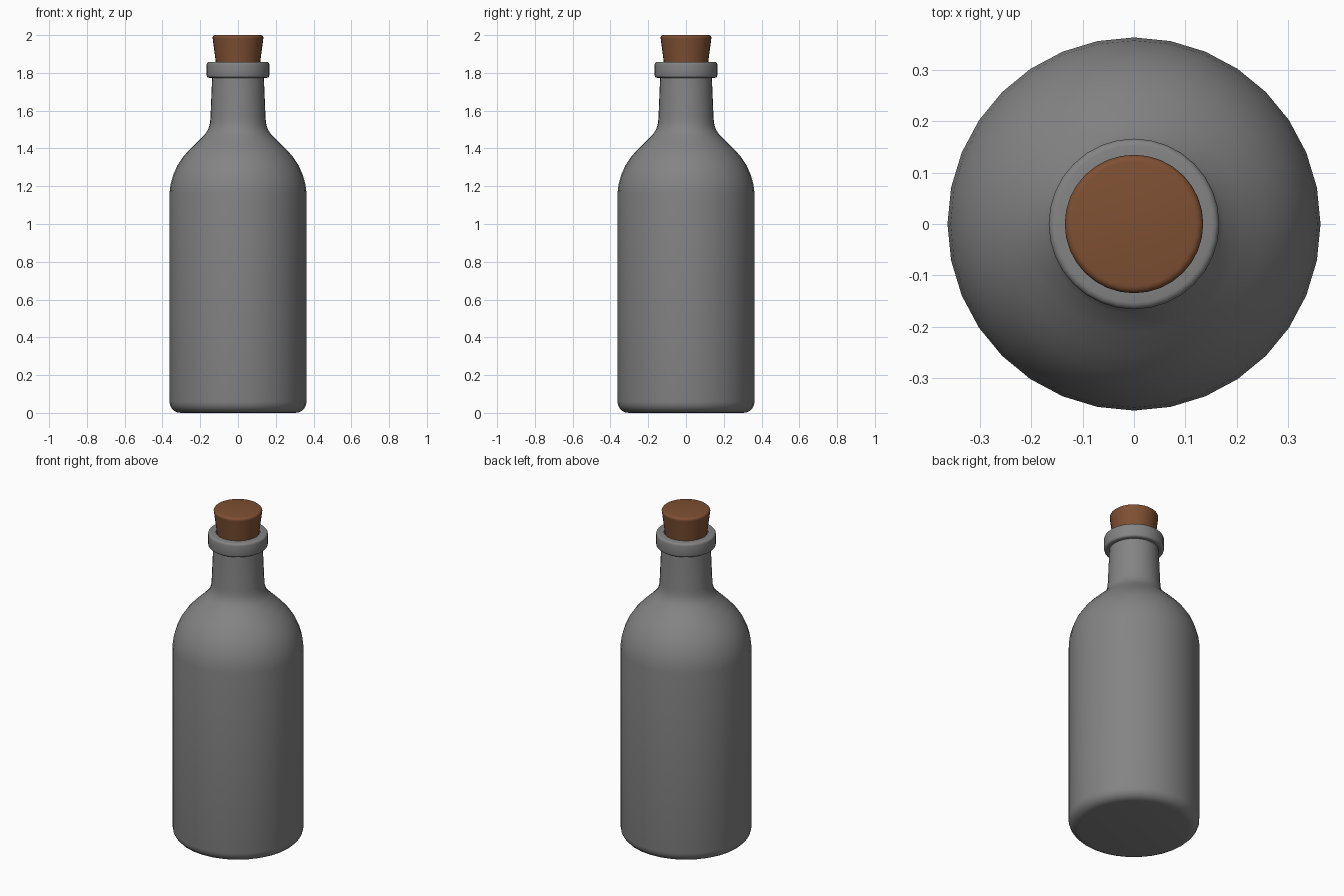
import bpy
import bmesh
import math

if "Cube" in bpy.data.objects:
    bpy.data.objects.remove(bpy.data.objects["Cube"])

SIDES = 32


def material(name, rgb):
    mat = bpy.data.materials.new(name)
    mat.diffuse_color = (*rgb, 1.0)
    mat.use_nodes = True
    mat.node_tree.nodes["Principled BSDF"].inputs["Base Color"].default_value = mat.diffuse_color
    return mat


def lathe(name, profile, mat, angle=40):
    """Spin a (radius, height) profile around z, with both ends capped."""
    bm = bmesh.new()
    rings = []
    for r, z in profile:
        rings.append([bm.verts.new((r * math.cos(2 * math.pi * i / SIDES),
                                    r * math.sin(2 * math.pi * i / SIDES), z))
                      for i in range(SIDES)])
    for low, high in zip(rings, rings[1:]):
        for i in range(SIDES):
            j = (i + 1) % SIDES
            bm.faces.new((low[i], low[j], high[j], high[i]))
    bm.faces.new(rings[0][::-1])
    bm.faces.new(rings[-1])
    mesh = bpy.data.meshes.new(name)
    bm.to_mesh(mesh)
    bm.free()
    mesh.materials.append(mat)
    obj = bpy.data.objects.new(name, mesh)
    bpy.context.collection.objects.link(obj)
    bpy.ops.object.select_all(action='DESELECT')
    obj.select_set(True)
    bpy.context.view_layer.objects.active = obj
    bpy.ops.object.shade_smooth_by_angle(angle=math.radians(angle))
    return obj


def rounded(cx, cz, radius, start, end, steps=4):
    """Arc points for a softened profile corner."""
    angles = [math.radians(start + (end - start) * k / steps) for k in range(steps + 1)]
    return [(cx + radius * math.cos(a), cz + radius * math.sin(a)) for a in angles]


grey = material("grey_glass", (0.23, 0.23, 0.23))
brown = material("brown_cork", (0.21, 0.08, 0.033))

# Bottle: rounded base, straight body, domed shoulder, tapered neck
bottle = rounded(0.303, 0.06, 0.06, -90, 0, 5)
bottle += [(0.363, 1.16), (0.357, 1.21), (0.343, 1.26), (0.321, 1.31),
           (0.290, 1.357), (0.254, 1.397), (0.212, 1.438), (0.175, 1.475),
           (0.158, 1.50), (0.149, 1.53), (0.146, 1.56), (0.137, 1.775)]
# Lip with softened edges, then the mouth around the stopper
bottle += rounded(0.153, 1.787, 0.013, -90, 0, 3)
bottle += rounded(0.153, 1.845, 0.013, 0, 90, 3)
bottle += [(0.122, 1.858), (0.110, 1.73)]
lathe("bottle", bottle, grey)

# Tapered stopper with a softened top edge
cork = [(0.104, 1.735), (0.118, 1.86), (0.134, 1.982)]
cork += rounded(0.121, 1.986, 0.014, 10, 90, 3)
lathe("cork_stopper", cork, brown)
